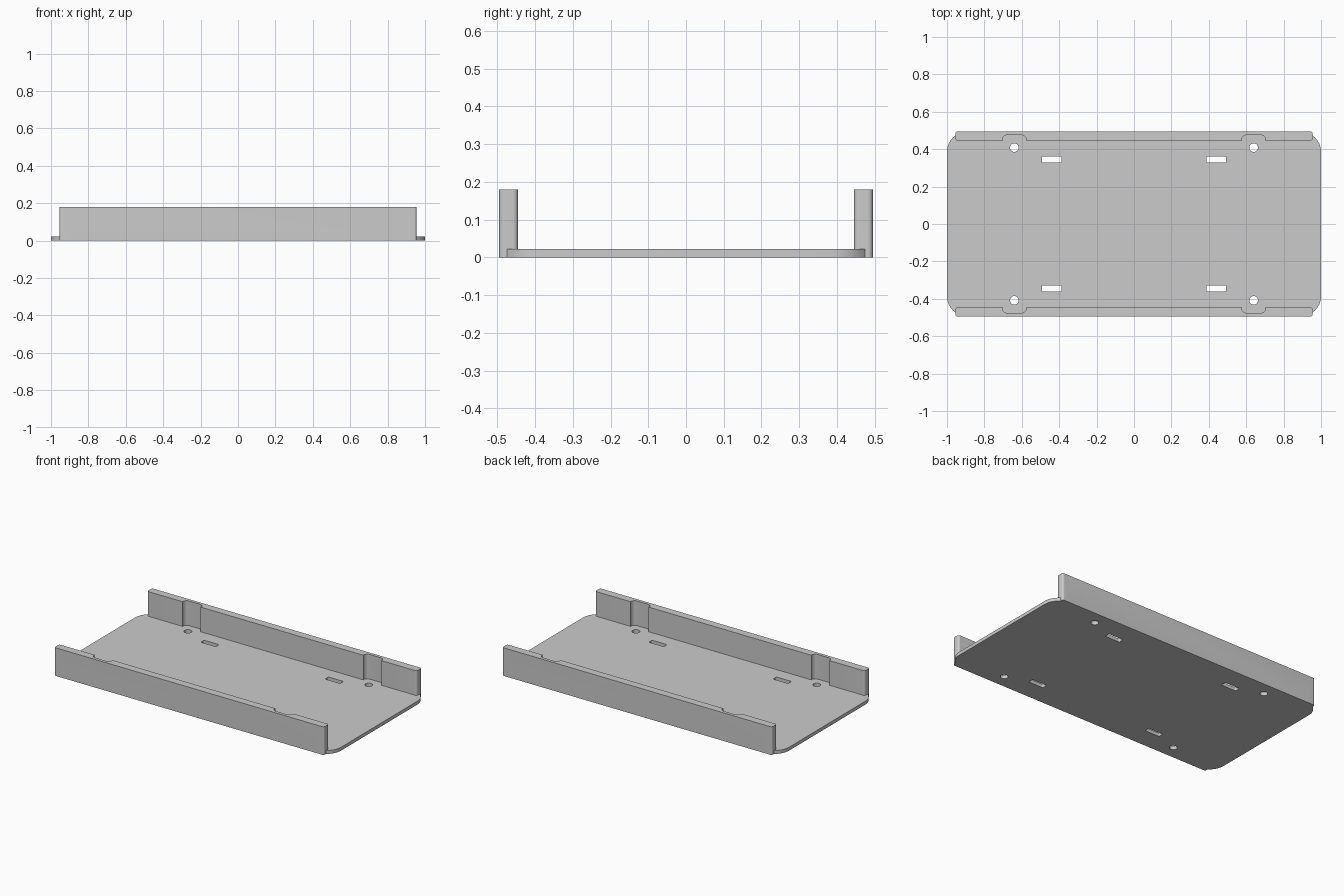
import bpy
import bmesh
from math import cos, sin, pi, radians

cube = bpy.data.objects.get("Cube")
if cube:
    bpy.data.objects.remove(cube, do_unlink=True)

HALF_X, HALF_Y = 1.0, 0.495
FLOOR_TOP, WALL_TOP = 0.022, 0.18
WALL_HALF, WALL_INNER = 0.955, 0.445
NOTCH_X, NOTCH_HALF, NOTCH_BACK = 0.64, 0.064, 0.475

grey = bpy.data.materials.new("light grey")
grey.use_nodes = True
colour = (0.6, 0.6, 0.6, 1)
grey.diffuse_color = colour
grey.node_tree.nodes["Principled BSDF"].inputs["Base Color"].default_value = colour


def rounded_block(name, centre, half, radius, z0, z1, steps=10):
    """Upright block with a rounded rectangle as its plan."""
    bm = bmesh.new()
    verts = []
    for i, (sx, sy) in enumerate(((1, 1), (-1, 1), (-1, -1), (1, -1))):
        for k in range(steps + 1):
            a = (i + k / steps) * pi / 2
            x = centre[0] + sx * (half[0] - radius) + radius * cos(a)
            y = centre[1] + sy * (half[1] - radius) + radius * sin(a)
            verts.append(bm.verts.new((x, y, z0)))
    bm.faces.new(verts)
    bmesh.ops.remove_doubles(bm, verts=bm.verts[:], dist=1e-5)
    top = bmesh.ops.extrude_face_region(bm, geom=bm.faces[:])["geom"]
    for v in top:
        if isinstance(v, bmesh.types.BMVert):
            v.co.z = z1
    bmesh.ops.recalc_face_normals(bm, faces=bm.faces[:])
    mesh = bpy.data.meshes.new(name)
    bm.to_mesh(mesh)
    bm.free()
    mesh.materials.append(grey)
    obj = bpy.data.objects.new(name, mesh)
    bpy.context.collection.objects.link(obj)
    return obj


def combine(target, tool, operation):
    """Apply a boolean and discard the tool."""
    mod = target.modifiers.new("boolean", 'BOOLEAN')
    mod.operation, mod.solver, mod.object = operation, 'EXACT', tool
    bpy.context.view_layer.objects.active = target
    bpy.ops.object.modifier_apply(modifier=mod.name)
    bpy.data.objects.remove(tool, do_unlink=True)


# Floor plate with rounded corners
tray = rounded_block("tray", (0, 0), (HALF_X, HALF_Y), 0.11, 0, FLOOR_TOP)

# Long side walls, each with two recesses on the inner face
for side in (-1, 1):
    wall = rounded_block("side_wall", (0, side * (WALL_INNER + HALF_Y) / 2),
                         (WALL_HALF, (HALF_Y - WALL_INNER) / 2), 0.013, 0, WALL_TOP)
    for end in (-1, 1):
        notch = rounded_block("notch_cutter", (end * NOTCH_X, side * (NOTCH_BACK - 0.06)),
                              (NOTCH_HALF, 0.06), 0.025, -0.1, 0.3)
        combine(wall, notch, 'DIFFERENCE')
    combine(tray, wall, 'UNION')

# Screw holes and tie slots through the floor
for side in (-1, 1):
    for end in (-1, 1):
        hole = rounded_block("hole_cutter", (end * NOTCH_X, side * 0.408),
                             (0.023, 0.023), 0.023, -0.1, 0.1)
        combine(tray, hole, 'DIFFERENCE')
        slot = rounded_block("slot_cutter", (end * 0.44, side * 0.345),
                             (0.053, 0.017), 0.006, -0.1, 0.1)
        combine(tray, slot, 'DIFFERENCE')

# Smooth the curved edges, keep the corners crisp
bpy.ops.object.select_all(action='DESELECT')
tray.select_set(True)
bpy.context.view_layer.objects.active = tray
bpy.ops.object.shade_smooth_by_angle(angle=radians(30))
